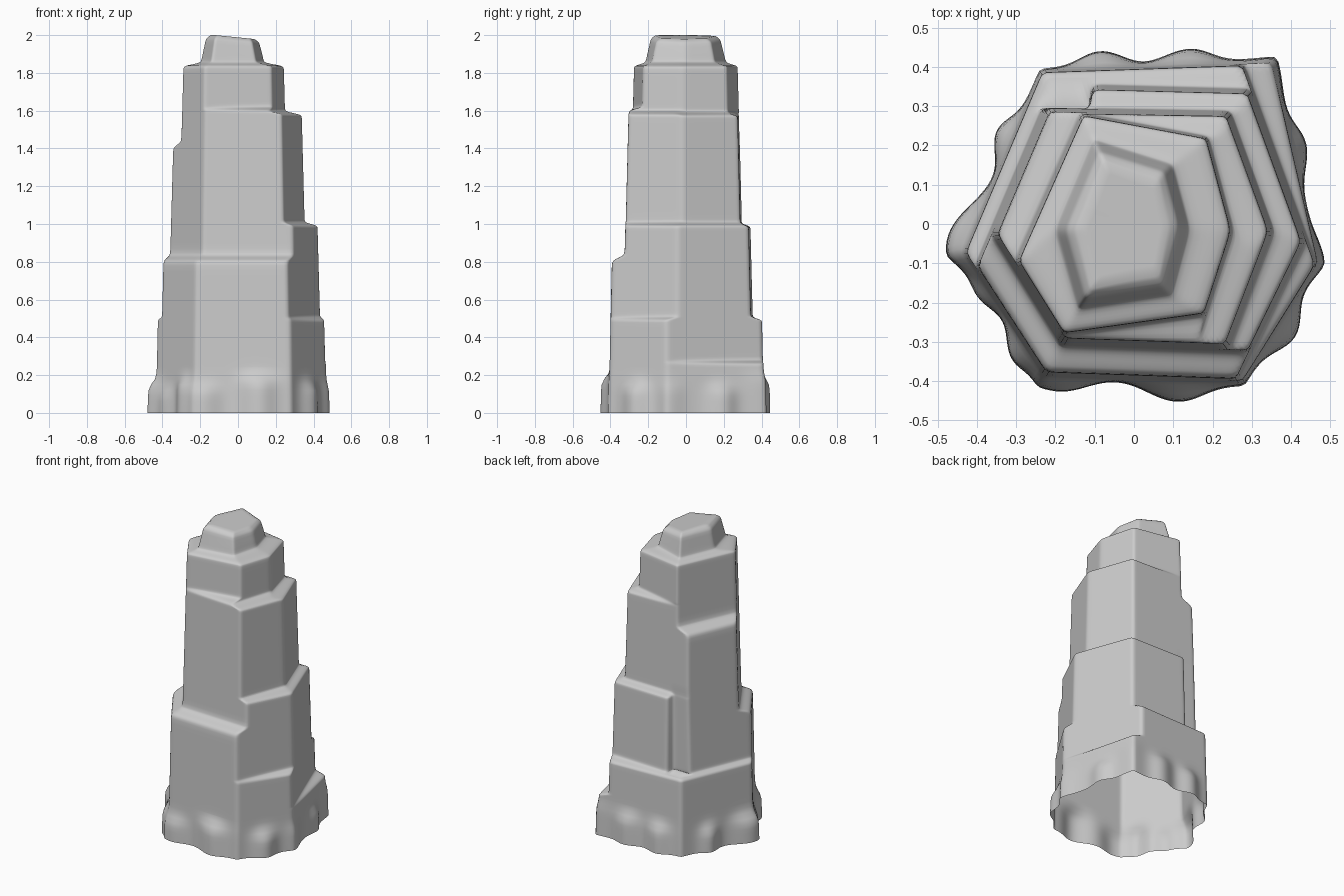
import bpy, bmesh
from math import cos, sin, tanh, exp, log, radians, pi

if "Cube" in bpy.data.objects:
    bpy.data.objects.remove(bpy.data.objects["Cube"])

# Each side of the six-sided column: tiers of (top height, facing angle, distance from axis)
SIDES = [
    [(0.82, 268, .392), (1.61, 268, .306), (1.845, 278, .252), (3, 279, .178)],                    # front
    [(0.50, 328, .450), (1.00, 334, .407), (1.59, 339, .332), (1.845, 342, .242), (3, 345, .125)],  # front right
    [(0.27, 373, .436), (1.00, 380, .393), (1.585, 380, .321), (1.845, 375, .236), (3, 375, .120)], # back right
    [(0.50, 92, .398), (0.995, 88.5, .345), (1.58, 89, .285), (1.845, 79.4, .250), (3, 72.5, .160)],  # back
    [(0.50, 157, .370), (1.42, 157, .320), (1.845, 156, .234), (3, 157, .165)],                     # back left
    [(0.82, 213, .400), (1.845, 212, .310), (3, 196, .182)],                                        # front left
]
# Rubble lumps round the foot: (angle, bulge, angular half-width, height)
LUMPS = [(183, .055, 12, .16), (146, .040, 9, .15), (101, .040, 10, .17), (72, .040, 10, .18),
         (48, .015, 8, .20), (25, .035, 9, .14), (325, .045, 9, .15), (284, .050, 12, .19),
         (246, .035, 10, .14), (228, .040, 8, .17), (350, .015, 8, .15), (205, .025, 8, .12)]
N = 216


def side_at(tiers, z):
    """Facing angle and distance of one side at height z, with rounded ledges."""
    _, ang, d = tiers[0]
    low = 0.0
    d += .02 * ((low + tiers[0][0]) / 2 - z)
    for (zt, _, _), (zn, a2, d2) in zip(tiers, tiers[1:]):
        soft = .016 if zt in (.82, 1.42) else .009
        f = .5 + .5 * tanh((z - zt) / soft)
        top = min(zn, 2.0)
        lean = .2 if zn == 3 else .025
        d2 += lean * ((zt + top) / 2 - z)
        ang += (a2 - ang) * f
        d += (d2 - d) * f
    return ang, d


def radius(theta, z, planes):
    """Distance to the outer wall: soft minimum of the six side planes."""
    k, total = .005, 0.0
    for i, (a, d) in enumerate(planes):
        if i == 3 and .5 < z < 1.03:            # the back slab stops short of its left corner
            f = .5 + .5 * tanh((theta - 109) / 2)
            d += (min(d, .29) - d) * f
        c = cos(radians(theta - a))
        if c > .15:
            total += exp(-(d / c) / k)
    r = -k * log(total)
    # foot lumps
    for a, b, w, h in LUMPS:
        da = (theta - a + 180) % 360 - 180
        r += b * exp(-(da / w) ** 2) * (.5 - .5 * tanh((z - h) / .03))
    # rounded rim at the very top
    if z > 1.97:
        r -= 25 * (z - 1.97) ** 2
    return r


# Heights of the rings, denser around the ledges
levels = {round(i * .03, 4) for i in range(66)} | {1.97, 1.98, 1.987, 1.994, 2.0}
for zt in {t[0] for s in SIDES for t in s if t[0] < 2}:
    for o in (0, .003, .007, .012, .018, .027):
        levels |= {round(zt + o, 4), round(zt - o, 4)}
levels = sorted(levels)

bm = bmesh.new()


def add_ring(z, scale=1.0):
    planes = [side_at(s, z) for s in SIDES]
    ring = []
    for j in range(N):
        th = 360 * j / N
        r = radius(th, z, planes) * scale
        x, y = r * cos(radians(th)), r * sin(radians(th))
        tilt = max(0, x + .12) * .1 * max(0, (z - 1.9) / .1)   # top slopes down to the right
        ring.append(bm.verts.new((x, y, z - tilt)))
    return ring


# Outer wall, then the cap; the foot is left open
rings = [add_ring(z) for z in levels] + [add_ring(2.0, s) for s in (.8, .5, .2)]
for a, b in zip(rings, rings[1:]):
    for j in range(N):
        k = (j + 1) % N
        bm.faces.new((a[j], a[k], b[k], b[j]))
bm.faces.new(rings[-1])

mesh = bpy.data.meshes.new("rock_pillar")
bm.to_mesh(mesh)
bm.free()
for p in mesh.polygons:
    p.use_smooth = True
pillar = bpy.data.objects.new("rock_pillar", mesh)
bpy.context.collection.objects.link(pillar)
